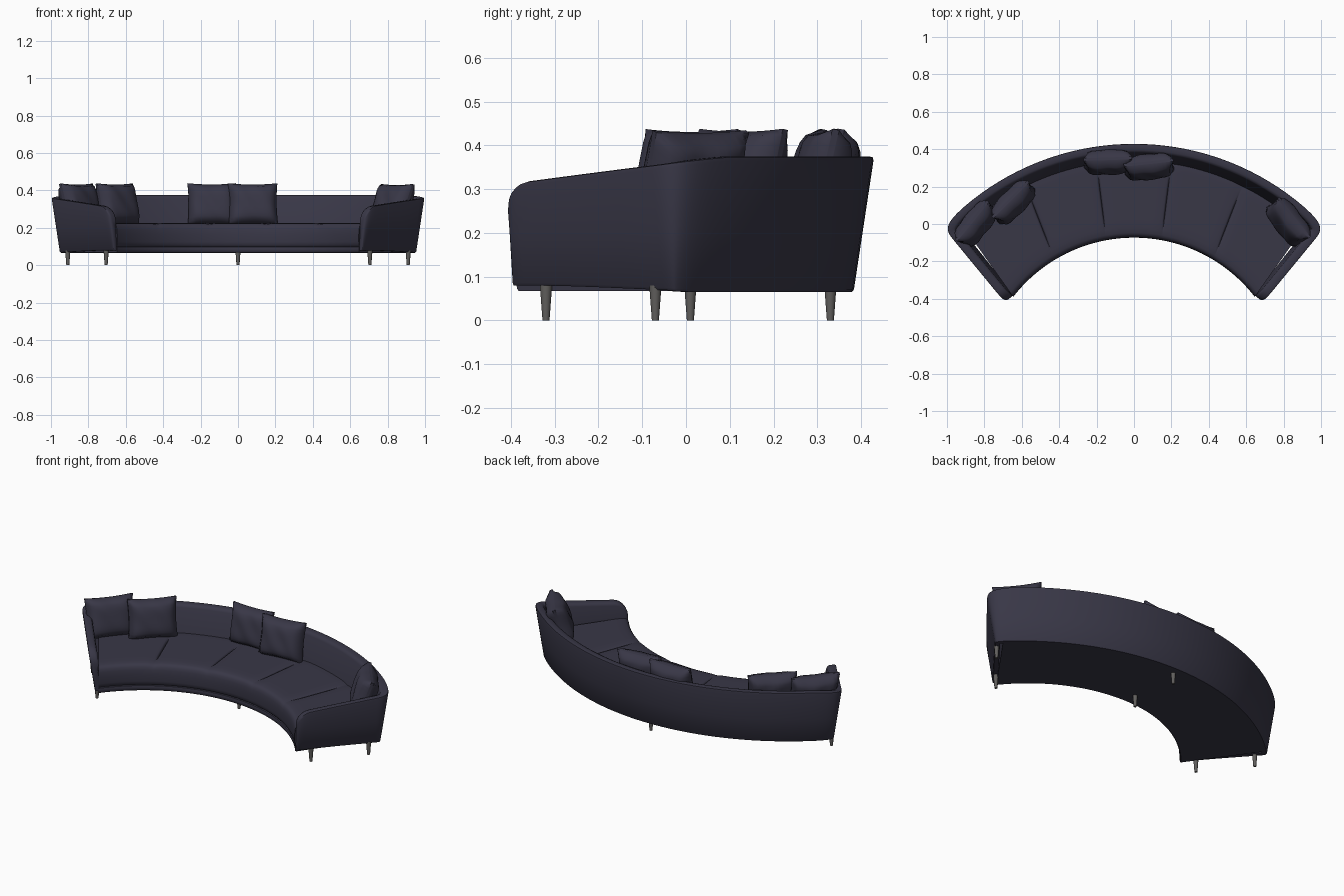
import bpy, bmesh, math
from math import sin, cos, radians, sqrt
from mathutils import Vector, Matrix

cube = bpy.data.objects.get("Cube")
if cube:
    bpy.data.objects.remove(cube)


def make_material(name, colour, roughness):
    mat = bpy.data.materials.new(name)
    mat.use_nodes = True
    mat.diffuse_color = (*colour, 1)
    shader = mat.node_tree.nodes["Principled BSDF"]
    shader.inputs["Base Color"].default_value = (*colour, 1)
    shader.inputs["Roughness"].default_value = roughness
    return mat


FABRIC = make_material("dark_navy_fabric", (0.040, 0.038, 0.062), 0.9)
METAL = make_material("grey_metal", (0.12, 0.115, 0.11), 0.5)


def add_object(name, bm, mat, angle=40):
    bmesh.ops.recalc_face_normals(bm, faces=bm.faces)
    mesh = bpy.data.meshes.new(name)
    bm.to_mesh(mesh)
    bm.free()
    mesh.materials.append(mat)
    mesh.shade_smooth()
    mesh.set_sharp_from_angle(angle=radians(angle))
    obj = bpy.data.objects.new(name, mesh)
    bpy.context.collection.objects.link(obj)
    return obj


def loft(name, sections, mat, angle=40):
    """Skin closed cross-sections and cap both ends."""
    bm = bmesh.new()
    rows = [[bm.verts.new(p) for p in sec] for sec in sections]
    n = len(rows[0])
    for a, b in zip(rows, rows[1:]):
        for i in range(n):
            j = (i + 1) % n
            bm.faces.new((a[i], a[j], b[j], b[i]))
    bm.faces.new(rows[0])
    bm.faces.new(rows[-1])
    return add_object(name, bm, mat, angle)


def on_arc(radius, centre_y, degrees):
    a = radians(degrees)
    return Vector((radius * sin(a), centre_y + radius * cos(a)))


# Shell plan: back arc, rounded rear corner, straight arm
TIP, JOIN, CORNER = Vector((0.70, -0.425)), Vector((0.975, -0.08)), Vector((1.031, -0.01))
half = [on_arc(1.396, -0.966, 40.1 * i / 18) for i in range(19)]
p0 = half[-1]
h0, h1 = p0.lerp(CORNER, 0.8), JOIN.lerp(CORNER, 0.8)
for i in range(1, 13):
    t = i / 12
    u = 1 - t
    half.append(p0 * u**3 + h0 * 3 * u * u * t + h1 * 3 * u * t * t + JOIN * t**3)
arm = JOIN - TIP
for d in (0.33, 0.24, 0.16, 0.1, 0.07, 0.05, 0.035, 0.02, 0.01, 0.003, 0):
    half.append(TIP + arm.normalized() * d)
path = [Vector((-p.x, p.y)) for p in reversed(half[1:])] + half


def smooth(x):
    x = max(0, min(1, x))
    return x * x * (3 - 2 * x)


# Back and arms: one upright shell, lower and rounded at the arm tips
sections = []
for k, p in enumerate(path):
    tangent = path[min(k + 1, len(path) - 1)] - path[max(k - 1, 0)]
    normal = Vector((-tangent.y, tangent.x)).normalized()
    end = (Vector((abs(p.x), p.y)) - TIP).length
    top = 0.375 - 0.13 * max(0, 0.1 - p.y) ** 1.1
    r = 0.07
    if end < r:
        top -= r - sqrt(r * r - (r - end) ** 2)
    bottom = 0.065 + 0.015 * smooth((0.1 - p.y) / 0.5)
    inner = 0.065 + 0.035 * smooth((p.y - 0.02) / 0.15)
    pinch = 0.6 + 0.4 * sqrt(1 - (1 - min(end / 0.025, 1)) ** 2)

    def outer(z):
        return 0.047 * (0.375 - z) / 0.31

    o = outer(top)
    profile = [(outer(bottom) + 0.004, bottom), (outer(bottom + 0.006), bottom + 0.006),
               (outer(0.2), 0.2), (outer(top - 0.01), top - 0.01),
               (o + 0.003, top - 0.002), (o + 0.012, top), (o + 0.034, top - 0.001),
               (o + 0.045, top - 0.006), (o + 0.05, top - 0.018),
               (inner, 0.2), (inner + 0.01, bottom)]
    sec = []
    for off, z in profile:
        off = 0.05 + (off - 0.05) * pinch
        q = p - normal * off
        sec.append((q.x, q.y, z))
    sections.append(sec)
loft("back_and_arms", sections, FABRIC, 50)


# Seat and base share a fan-shaped plan running from the front arc to the back
def fan_point(t, depth, z):
    q = on_arc(0.817, -0.89, 52.2 * t).lerp(on_arc(1.33, -0.966, 43.7 * t), depth)
    return (q.x, q.y, z)


SEAMS = (-0.6, -0.2, 0.2, 0.6)
stations = {i / 40 for i in range(-40, 41)}
for s in SEAMS:
    stations |= {s + d for d in (-0.012, -0.006, -0.003, 0.003, 0.006, 0.012)}

FRONT = [(0.05, 0.09), (0.02, 0.1), (0.006, 0.108), (0, 0.125), (0, 0.165), (0.004, 0.19),
         (0.014, 0.207), (0.032, 0.218), (0.06, 0.223), (0.12, 0.226)]
sections = []
for t in sorted(stations):
    gap = min(abs(t - s) for s in SEAMS)
    sec = []
    for depth, z in FRONT + [(0.2 + 0.08 * i, 0.227) for i in range(10)] + [(1, 0.222), (1, 0.09)]:
        if z > 0.2:
            run = smooth((depth - 0.16) / 0.08) * smooth((0.8 - depth) / 0.08)
            z -= 0.012 * run * math.exp(-(gap / 0.004) ** 2)
            z -= 0.004 * math.exp(-(gap / 0.03) ** 2)
        sec.append(fan_point(t, depth, z))
    sections.append(sec)
loft("seat_cushion", sections, FABRIC, 60)

BASE = [(0.02, 0.067), (0.008, 0.072), (0.004, 0.085), (0.008, 0.097), (0.03, 0.102),
        (1, 0.102), (1, 0.067)]
loft("base_frame", [[fan_point(i / 30, d, z) for d, z in BASE] for i in range(-30, 31)], FABRIC)


# Loose scatter cushions leaning against the shell
def scatter_cushion(name, x, y, turn, lean, half_width):
    bm = bmesh.new()
    bmesh.ops.create_cube(bm, size=2)
    bmesh.ops.subdivide_edges(bm, edges=bm.edges, cuts=11, use_grid_fill=True)
    for v in bm.verts:
        u, d, w = v.co
        puff = (max(0, 1 - u**4) * max(0, 1 - w**4)) ** 0.5
        wrinkle = 0.003 * sin(7 * u + 4 * w + x * 9) * puff
        v.co = Vector((u * half_width * (0.95 + 0.05 * w * w),
                       d * (0.008 + 0.052 * puff) + wrinkle,
                       w * 0.114 * (0.94 + 0.06 * u * u)))
    obj = add_object(name, bm, FABRIC, 60)
    obj.matrix_world = (Matrix.Translation((x, y, 0.325)) @ Matrix.Rotation(radians(turn), 4, "Z")
                        @ Matrix.Rotation(radians(-lean), 4, "X"))


scatter_cushion("right_end_cushion", -0.845, 0.0, 51, 14, 0.135)
scatter_cushion("right_inner_cushion", -0.645, 0.115, 45, 12, 0.135)
scatter_cushion("middle_right_cushion", -0.14, 0.33, 2, 10, 0.13)
scatter_cushion("middle_left_cushion", 0.08, 0.305, 6, 12, 0.133)
scatter_cushion("left_end_cushion", 0.825, 0.01, -52, 20, 0.135)


# Tapered legs
def leg(name, x, y):
    bm = bmesh.new()
    bmesh.ops.create_cone(bm, cap_ends=True, segments=20, radius1=0.008, radius2=0.014, depth=0.08)
    add_object(name, bm, METAL).location = (x, y, 0.04)


for side, sx in (("left", 1), ("right", -1)):
    leg(side + "_front_leg", sx * 0.705, -0.32)
    leg(side + "_rear_leg", sx * 0.91, -0.07)
leg("middle_front_leg", 0, 0.01)
leg("middle_back_leg", 0, 0.33)
